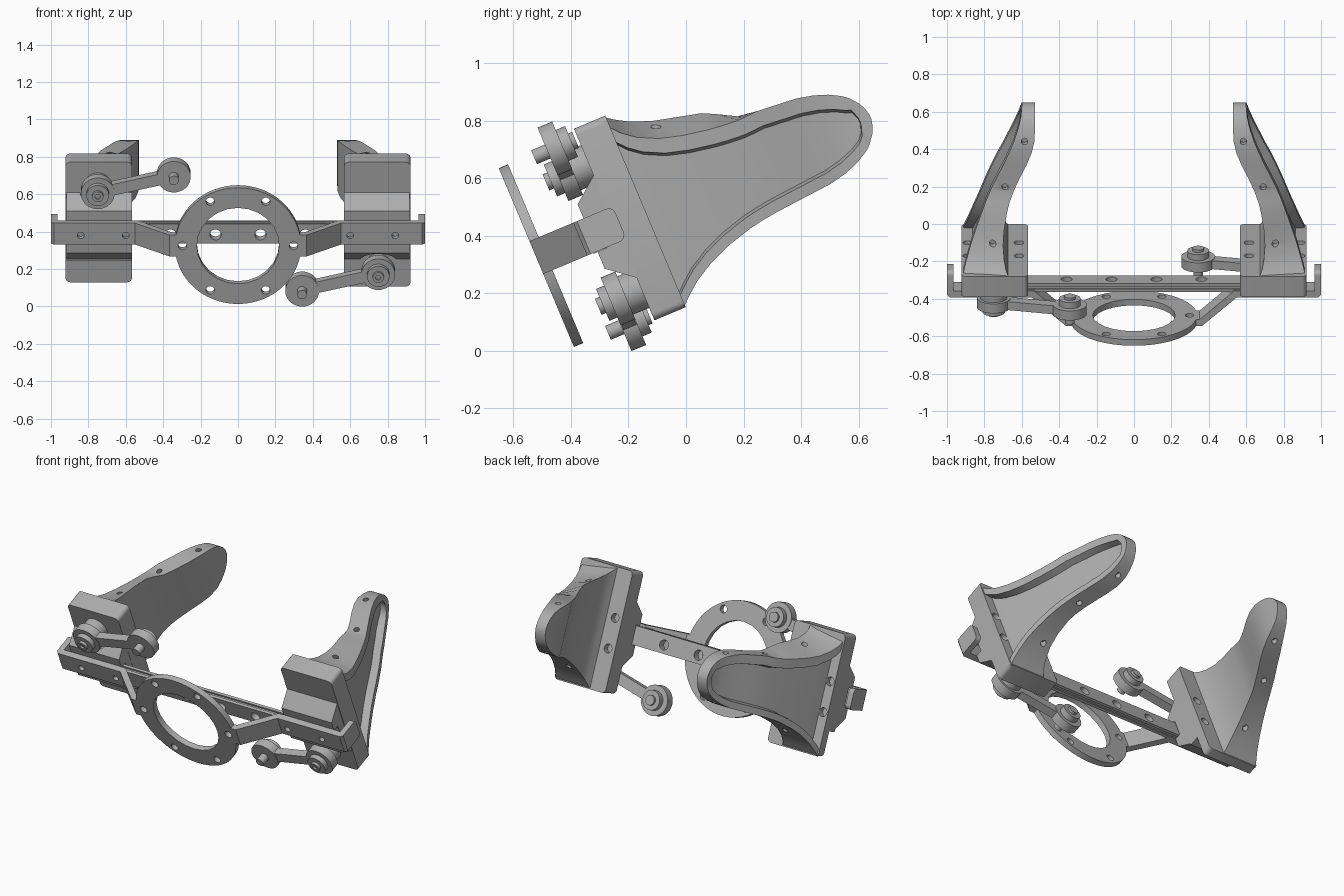
import bpy, bmesh, math
from mathutils import Matrix, Vector

cube = bpy.data.objects.get("Cube")
if cube:
    bpy.data.objects.remove(cube, do_unlink=True)

GREY = (0.42, 0.42, 0.42, 1)
grey = bpy.data.materials.new("machined_grey")
grey.use_nodes = True
grey.diffuse_color = GREY
grey.node_tree.nodes["Principled BSDF"].inputs["Base Color"].default_value = GREY

parts = []
MID = 0.5      # centre height along the tilted gripper face
TURN = 0.4935  # height about which the carriages and links are turned half round
TILT = math.radians(22.8)


# Everything is built upright as (x, back, up) and tilted at the end
def finish(name, bm, keep=True):
    bmesh.ops.recalc_face_normals(bm, faces=bm.faces)
    mesh = bpy.data.meshes.new(name)
    bm.to_mesh(mesh)
    bm.free()
    obj = bpy.data.objects.new(name, mesh)
    bpy.context.collection.objects.link(obj)
    mesh.materials.append(grey)
    if keep:
        parts.append(obj)
    return obj


def prism_mesh(points, lo, hi, axis):
    """Extrude a 2D outline along axis 0 (x) or 2 (up)."""
    bm = bmesh.new()
    def place(p, d):
        return (d, p[0], p[1]) if axis == 0 else (p[0], p[1], d)
    ends = [[bm.verts.new(place(p, d)) for p in points] for d in (lo, hi)]
    bm.faces.new(ends[0])
    bm.faces.new(ends[1])
    for i in range(len(points)):
        j = (i + 1) % len(points)
        bm.faces.new((ends[0][i], ends[0][j], ends[1][j], ends[1][i]))
    return bm


def round_edges(bm, rule, size):
    edges = [e for e in bm.edges if rule(e.verts[0].co, e.verts[1].co)]
    bmesh.ops.bevel(bm, geom=edges, offset=size, segments=5, profile=0.5, affect='EDGES')


def box(name, x0, x1, b0, b1, u0, u1):
    return finish(name, prism_mesh([(b0, u0), (b1, u0), (b1, u1), (b0, u1)], x0, x1, 0))


def disc(name, x, u, r, b0, b1, keep=True, sides=40):
    """Cylinder whose axis runs front to back."""
    bm = bmesh.new()
    m = Matrix.Translation((x, (b0 + b1) / 2, u)) @ Matrix.Rotation(math.pi / 2, 4, 'X')
    bmesh.ops.create_cone(bm, cap_ends=True, segments=sides, radius1=r, radius2=r,
                          depth=b1 - b0, matrix=m)
    return finish(name, bm, keep)


def cut(obj, cutter):
    mod = obj.modifiers.new("hole", 'BOOLEAN')
    mod.operation, mod.solver, mod.object = 'DIFFERENCE', 'EXACT', cutter
    bpy.context.view_layer.objects.active = obj
    bpy.ops.object.modifier_apply(modifier=mod.name)
    bpy.data.objects.remove(cutter, do_unlink=True)


def drill(obj, x, u, r, b0, b1):
    cut(obj, disc("cutter", x, u, r, b0, b1, keep=False, sides=24))


# Mounting ring with six bolt holes
ring = disc("mounting_ring", 0, MID, 0.337, -0.354, -0.319, sides=72)
drill(ring, 0, MID, 0.22, -0.5, -0.2)
for k in range(6):
    a = k * math.pi / 3
    drill(ring, 0.297 * math.cos(a), MID + 0.297 * math.sin(a), 0.023, -0.5, -0.2)

# Rail between the carriages, grooved along top and bottom
rail = box("slide_rail", -0.62, 0.62, -0.132, -0.116, 0.435, 0.547)
rail_core = box("slide_rail_core", -0.62, 0.62, -0.15, -0.13, 0.445, 0.535)
rail_front = box("slide_rail_front", -0.62, 0.62, -0.165, -0.148, 0.435, 0.547)
for piece in (rail, rail_core, rail_front):
    for x in (-0.36, -0.12, 0.12, 0.36):
        drill(piece, x, 0.485, 0.03, -0.3, 0)

ARM = [(0.325, -0.354), (0.365, -0.354), (0.55, -0.189), (0.985, -0.189), (1, -0.175),
       (1, -0.04), (0.965, -0.04), (0.965, -0.152), (0.535, -0.152), (0.35, -0.319),
       (0.325, -0.319)]
# Jaw plate outlines; the right one is thinner below the carriage
PLATE = {"left": [(0.058, 0.14), (0.058, 0.862), (-0.06, 0.862), (-0.06, 0.14)],
         "right": [(0.058, 0.14), (0.058, 0.862), (-0.06, 0.862), (-0.06, 0.29),
                   (0, 0.29), (0, 0.14)]}
# Half of the carriage, with its sloping shoulder
SHOULDER = [(-0.055, 0.55), (-0.15, 0.55), (-0.15, 0.615), (-0.055, 0.69)]
# Finger stations: back, lower half height, inner x, outer x, outer top, inner top
FINGER = [(0.05, 0.36, 0.67, 0.915, 0.325, 0.36), (0.085, 0.328, 0.685, 0.905, 0.285, 0.335),
          (0.13, 0.292, 0.694, 0.89, 0.25, 0.309), (0.2, 0.252, 0.70, 0.868, 0.216, 0.282),
          (0.28, 0.22, 0.695, 0.84, 0.194, 0.262), (0.37, 0.195, 0.68, 0.808, 0.178, 0.24),
          (0.42, 0.186, 0.667, 0.79, 0.172, 0.215), (0.48, 0.178, 0.642, 0.766, 0.168, 0.182)]
TIP = [(0.55, 0.172, 0.61, 0.735), (0.62, 0.166, 0.575, 0.70), (0.69, 0.16, 0.547, 0.668),
       (0.75, 0.147, 0.533, 0.642), (0.80, 0.129, 0.53, 0.624), (0.835, 0.11, 0.53, 0.613),
       (0.853, 0.098, 0.53, 0.609), (0.864, 0.088, 0.53, 0.606), (0.866, 0.086, 0.53, 0.605),
       (0.888, 0.058, 0.53, 0.602), (0.900, 0.033, 0.53, 0.60), (0.906, 0.008, 0.53, 0.60)]
FINGER += [t + (t[1], t[1]) for t in TIP]


def finger(name, s):
    """Paddle with a smooth inner face and a rimmed, dished outer face."""
    bm = bmesh.new()
    loops = []
    for b, low, xi, xo, top, inner_top in FINGER:
        dished = b < 0.865
        floor = xo - min(0.05, (xo - xi) * 0.5) if dished else xo
        # The dish closes in a rounded end near the tip
        t = min(1, max(0, (b - 0.72) / 0.145))
        limit = 0.004 + 0.115 * math.sqrt(1 - t * t) if t > 0 else low
        upper = min(top - min(0.055, top * 0.5), limit)
        lower = min(low - min(0.04, low * 0.45), limit)
        section = [(xi, inner_top), (xo, top), (xo, upper),
                   (floor, upper - min(0.01, upper * 0.4)),
                   (floor, min(0.01, lower * 0.4) - lower), (xo, -lower), (xo, -low), (xi, -low)]
        loops.append([bm.verts.new((s * x, b, MID + u)) for x, u in section])
    for p, q in zip(loops, loops[1:]):
        for i in range(8):
            j = (i + 1) % 8
            bm.faces.new((p[i], p[j], q[j], q[i]))
    bm.faces.new(loops[0])
    bm.faces.new(loops[-1])
    obj = finish(name, bm)
    # Shallow holes along the upper and lower rims
    for b, h, x in ((0.75, 0.147, 0.585), (0.5, 0.174, 0.69), (0.205, 0.25, 0.755)):
        for side in (1, -1):
            hole = bmesh.new()
            m = Matrix.Translation((s * x, b, MID + side * h))
            bmesh.ops.create_cone(hole, cap_ends=True, segments=20, radius1=0.017,
                                  radius2=0.017, depth=0.06, matrix=m)
            cut(obj, finish("cutter", hole, keep=False))


for s, side in ((1, "left"), (-1, "right")):
    # Cranked arm with a turned-back end tab
    bm = prism_mesh([(s * x, b) for x, b in ARM], 0.438, 0.562, 2)
    round_edges(bm, lambda p, q: p.y > -0.05 and q.y > -0.05 and abs(p.z - q.z) < 0.01, 0.025)
    arm = finish(side + "_arm", bm)
    for x in (0.6, 0.84):
        drill(arm, s * x, MID - 0.01, 0.018, -0.25, -0.1)

    # Jaw plate with rounded corners
    bm = prism_mesh(PLATE[side], s * 0.567, s * 0.922, 0)
    round_edges(bm, lambda p, q: abs(p.z - q.z) < 0.01 and abs(p.x - q.x) < 0.01
                and abs(p.z - 0.501) > 0.35, 0.025)
    plate = finish(side + "_jaw_plate", bm)
    for x, u in ((0.615, 0.395), (0.615, 0.576), (0.888, 0.395), (0.888, 0.576)):
        drill(plate, s * x, u, 0.026, 0.02, 0.1)
    finger(side + "_finger", s)

    # Carriage split to clear the rail, with a round pocket for the link pivot
    x0, x1 = s * 0.568, s * 0.918
    px, pu = s * 0.75, TURN - s * 0.2345
    ex, eu = s * 0.343, TURN - s * 0.331
    for label, flip in (("top", 1), ("bottom", -1)):
        outline = [(b, TURN + flip * (u - TURN)) for b, u in SHOULDER]
        half = finish(f"{side}_carriage_{label}", prism_mesh(outline, x0, x1, 0))
        if flip == -s:
            drill(half, px, pu, 0.105, -0.3, -0.057)
    box(side + "_carriage_core", x0, x1, -0.11, -0.055, 0.42, 0.56)

    # Crank link: the two are the same part turned half round
    for label, x, u in (("pivot", px, pu), ("end", ex, eu)):
        disc(f"{side}_link_{label}", x, u, 0.09, -0.175, -0.12)
    a = Vector((px, pu))
    b = Vector((ex, eu))
    n = (b - a).orthogonal().normalized() * 0.032
    bm = prism_mesh([a + n, b + n, b - n, a - n], -0.172, -0.123, 2)
    for v in bm.verts:
        v.co = (v.co.x, v.co.z, v.co.y)
    finish(side + "_link_bar", bm)
    disc(side + "_pivot_spacer", px, pu, 0.072, -0.121, 0.005)
    disc(side + "_pivot_cap", px, pu, 0.06, -0.205, -0.174)
    screw = disc(side + "_pivot_screw", px, pu, 0.03, -0.222, -0.204)
    drill(screw, px, pu, 0.014, -0.25, -0.21)
    disc(side + "_end_roller", ex, eu, 0.058, -0.121, -0.085)
    disc(side + "_end_roller_cap", ex, eu, 0.03, -0.086, -0.07)
    disc(side + "_end_pin", ex, eu, 0.026, -0.226, -0.174)

# Tilt the whole gripper and shade it
tilt = Matrix.Rotation(TILT, 4, 'X')
bpy.ops.object.select_all(action='DESELECT')
for obj in parts:
    obj.data.transform(tilt)
    obj.data.update()
    obj.select_set(True)
bpy.context.view_layer.objects.active = parts[0]
bpy.ops.object.shade_smooth_by_angle(angle=math.radians(30))
